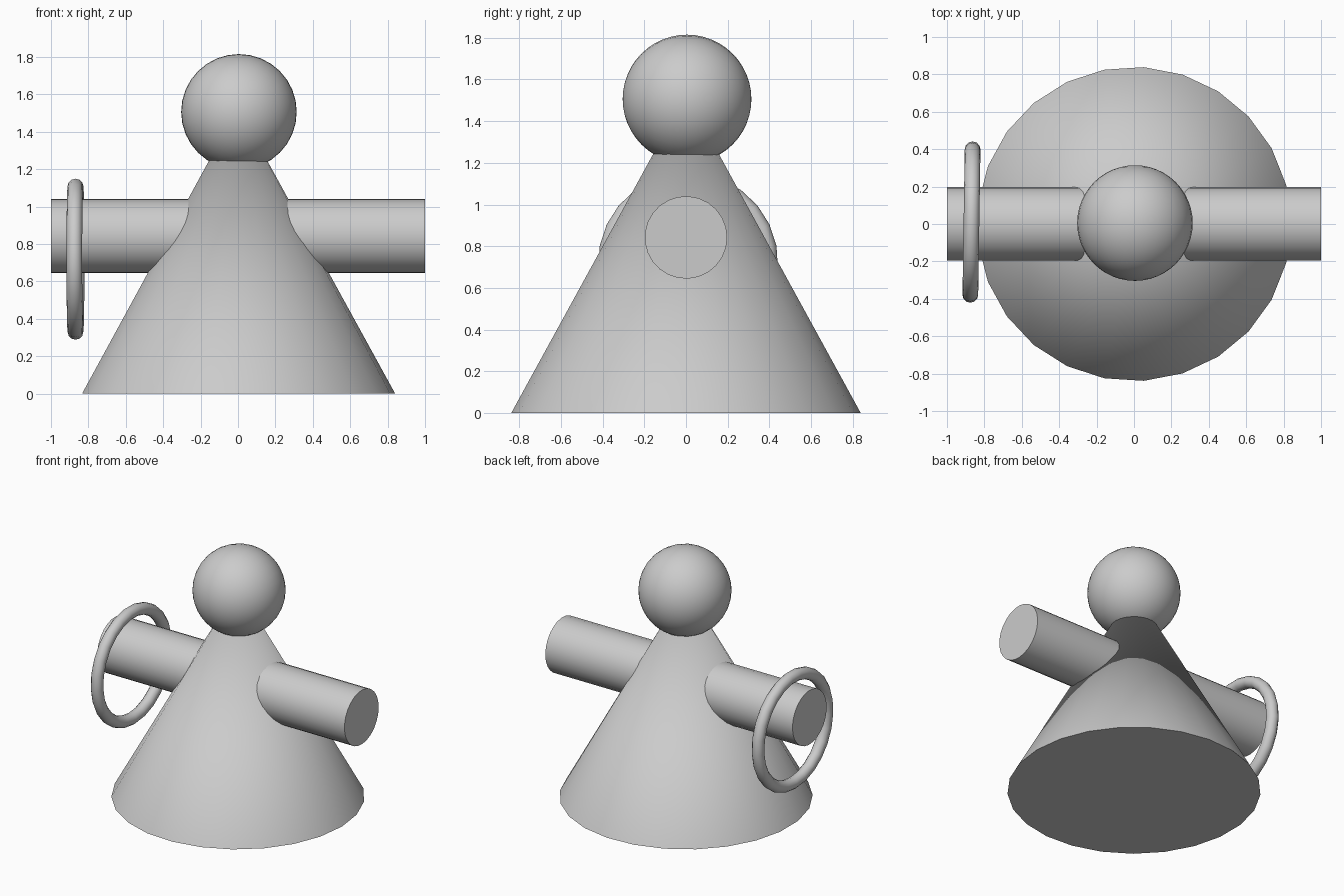
import bpy
import math

default = bpy.data.objects.get("Cube")
if default:
    bpy.data.objects.remove(default, do_unlink=True)

# Single plain grey
grey = bpy.data.materials.new("plain grey")
grey.use_nodes = True
colour = (0.6, 0.6, 0.6, 1)
grey.diffuse_color = colour
grey.node_tree.nodes["Principled BSDF"].inputs["Base Color"].default_value = colour

SIDES = 25
QUARTER = math.pi / 2


def finish(name):
    """Name the new part, colour it and smooth its curved faces."""
    part = bpy.context.object
    part.name = name
    part.data.materials.append(grey)
    bpy.ops.object.shade_smooth_by_angle(angle=math.radians(40))
    return part


# Conical body, its tip hidden inside the head
HEIGHT = 1.53
bpy.ops.mesh.primitive_cone_add(vertices=SIDES, radius1=0.84, radius2=0,
                                depth=HEIGHT, location=(0, 0, HEIGHT / 2),
                                rotation=(0, 0, -QUARTER))
finish("body")

# Round head, poles facing front and back
bpy.ops.mesh.primitive_uv_sphere_add(segments=32, ring_count=24, radius=0.309,
                                     location=(0.005, 0.005, 1.506),
                                     rotation=(QUARTER, 0, 0))
finish("head")

# One straight bar forms both arms
bpy.ops.mesh.primitive_cylinder_add(vertices=SIDES, radius=0.198, depth=2,
                                    location=(0, 0, 0.842),
                                    rotation=(0, QUARTER, 0))
finish("arms")

# Thin hoop hanging round the right arm, turned very slightly
bpy.ops.mesh.primitive_torus_add(major_segments=SIDES, minor_segments=12,
                                 major_radius=0.39, minor_radius=0.042,
                                 location=(-0.869, 0.01, 0.72),
                                 rotation=(0, QUARTER, math.radians(-0.9)))
finish("hoop")
